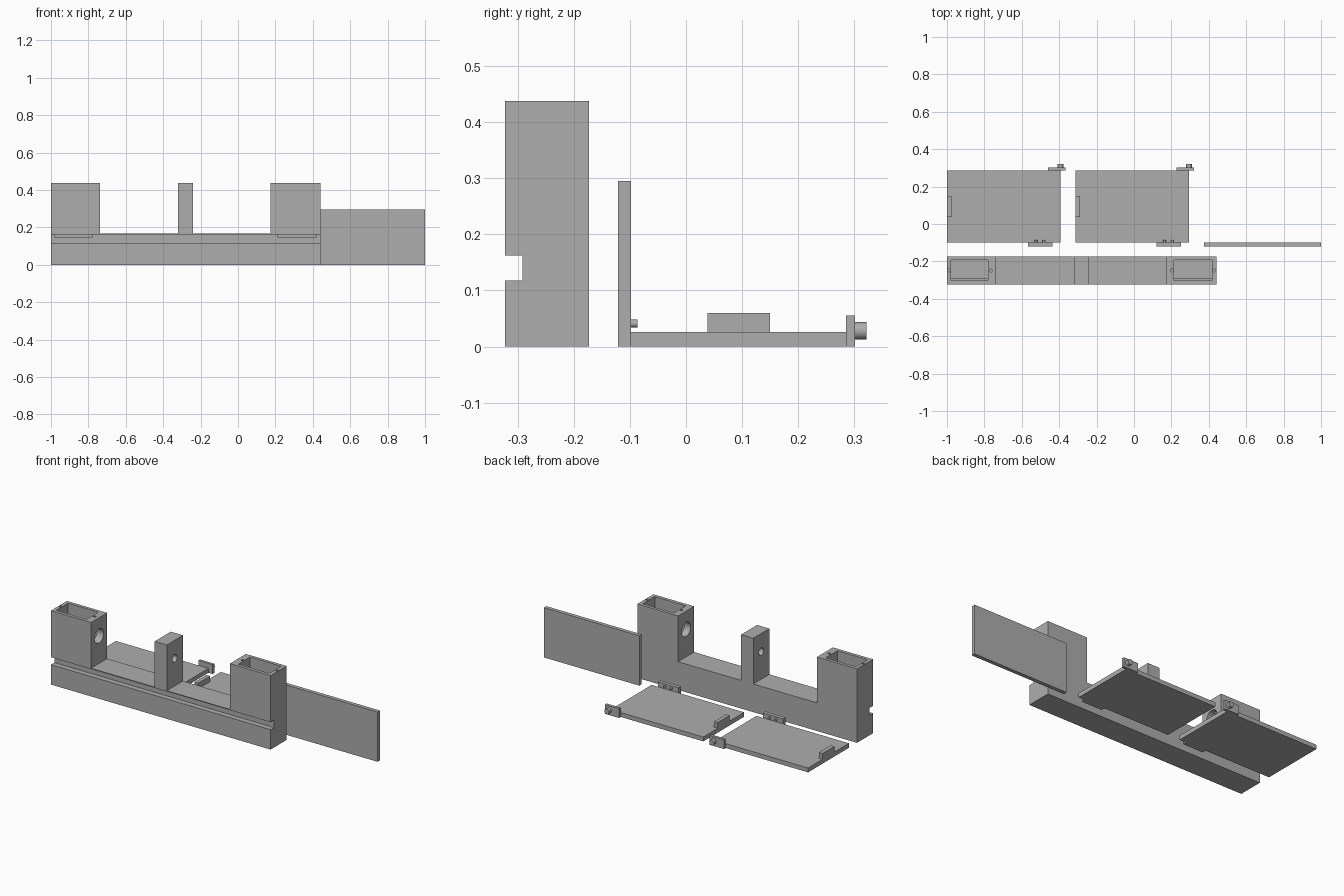
import bpy, bmesh, math
from mathutils import Matrix, Vector

if "Cube" in bpy.data.objects:
    bpy.data.objects.remove(bpy.data.objects["Cube"])

grey = bpy.data.materials.new("plain grey")
grey.diffuse_color = (0.42, 0.42, 0.42, 1)
grey.use_nodes = True
grey.node_tree.nodes["Principled BSDF"].inputs["Base Color"].default_value = grey.diffuse_color


def finish(name, bm):
    bmesh.ops.recalc_face_normals(bm, faces=bm.faces)
    me = bpy.data.meshes.new(name)
    bm.to_mesh(me)
    bm.free()
    me.materials.append(grey)
    ob = bpy.data.objects.new(name, me)
    bpy.context.collection.objects.link(ob)
    return ob


def box(name, x0, x1, y0, y1, z0, z1):
    bm = bmesh.new()
    size = Matrix.Diagonal((x1 - x0, y1 - y0, z1 - z0, 1))
    mid = Matrix.Translation(((x0 + x1) / 2, (y0 + y1) / 2, (z0 + z1) / 2))
    bmesh.ops.create_cube(bm, size=1, matrix=mid @ size)
    return finish(name, bm)


def rod(name, start, end, r, sides=32):
    a, b = Vector(start), Vector(end)
    bm = bmesh.new()
    turn = (b - a).to_track_quat('Z', 'Y').to_matrix().to_4x4()
    bmesh.ops.create_cone(bm, cap_ends=True, segments=sides, radius1=r, radius2=r,
                          depth=(b - a).length, matrix=Matrix.Translation((a + b) / 2) @ turn)
    return finish(name, bm)


def smooth(ob):
    bpy.ops.object.select_all(action='DESELECT')
    bpy.context.view_layer.objects.active = ob
    ob.select_set(True)
    bpy.ops.object.shade_smooth_by_angle(angle=math.radians(30))


def cut(ob, cutters):
    bpy.context.view_layer.objects.active = ob
    for c in cutters:
        c.hide_render = True
        m = ob.modifiers.new("cut", 'BOOLEAN')
        m.operation, m.solver, m.object = 'DIFFERENCE', 'EXACT', c
        bpy.ops.object.modifier_apply(modifier=m.name)
        bpy.data.objects.remove(c)


# Main body: stepped outline with two towers and a centre post
Y0, Y1, TOP, DECK = -0.323, -0.173, 0.438, 0.167
outline = [(-1, 0), (0.44, 0), (0.44, TOP), (0.173, TOP), (0.173, DECK), (-0.24, DECK),
           (-0.24, TOP), (-0.32, TOP), (-0.32, DECK), (-0.737, DECK), (-0.737, TOP), (-1, TOP)]
bm = bmesh.new()
face = bm.faces.new([bm.verts.new((x, Y0, z)) for x, z in outline])
ext = bmesh.ops.extrude_face_region(bm, geom=[face])
bmesh.ops.translate(bm, vec=(0, Y1 - Y0, 0),
                    verts=[v for v in ext["geom"] if isinstance(v, bmesh.types.BMVert)])
body = finish("body", bm)

# Front groove, tower pockets, screw holes and shaft holes
mid_y, shaft_z = -0.248, 0.33
cutters = [box("groove_cutter", -1.1, 0.6, -0.4, -0.291, 0.118, 0.162)]
for x0, x1, screws in ((-0.979, -0.781, (-0.989, -0.766)), (0.214, 0.417, (0.203, 0.428))):
    cutters.append(box("pocket_cutter", x0, x1, -0.303, -0.192, 0.145, 0.6))
    for x in screws:
        cutters.append(rod("screw_cutter", (x, mid_y, 0.36), (x, mid_y, 0.5), 0.008, 16))
for x0, x1, r in ((-0.85, -0.7, 0.042), (0.14, 0.3, 0.042), (-0.4, -0.2, 0.022)):
    cutters.append(rod("shaft_cutter", (x0, mid_y, shaft_z), (x1, mid_y, shaft_z), r))
cut(body, cutters)
smooth(body)

# Upright panel
box("panel", 0.375, 1, -0.121, -0.098, 0, 0.295)

# Two matching trays with end grip, front tab with pegs, and back tab with knob
for label, x in (("left", -1), ("right", -0.313)):
    box(label + "_tray", x, x + 0.607, -0.098, 0.285, 0, 0.026)
    box(label + "_grip", x, x + 0.024, 0.038, 0.15, 0.026, 0.06)
    box(label + "_front_tab", x + 0.432, x + 0.565, -0.121, -0.098, 0, 0.055)
    for px in (0.476, 0.518):
        smooth(rod(label + "_peg", (x + px, -0.1, 0.041), (x + px, -0.086, 0.041), 0.007, 16))
    box(label + "_back_tab", x + 0.54, x + 0.634, 0.285, 0.301, 0, 0.055)
    smooth(rod(label + "_knob", (x + 0.607, 0.3, 0.028), (x + 0.607, 0.322, 0.028), 0.0155))
